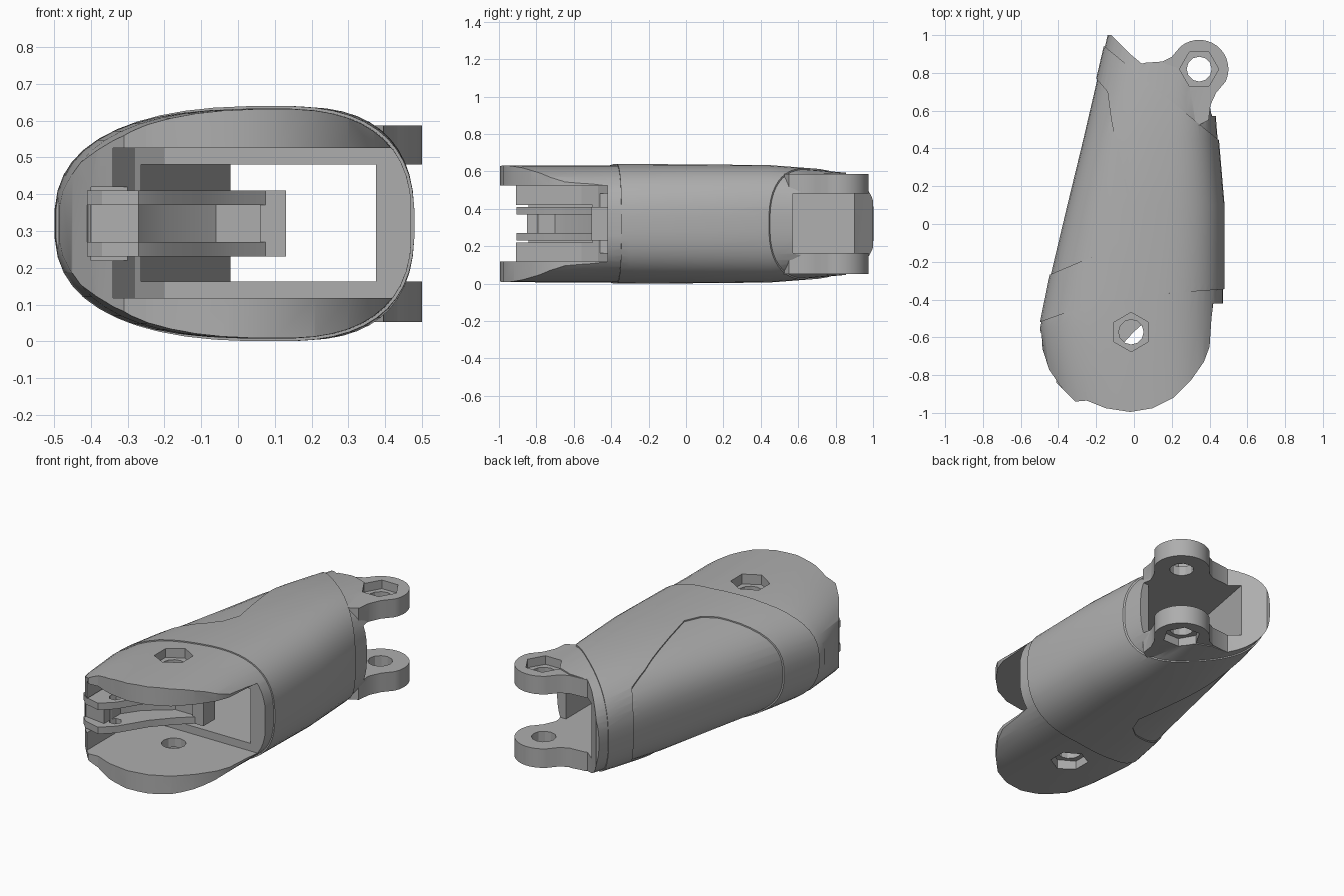
import bpy, bmesh, math

if "Cube" in bpy.data.objects:
    bpy.data.objects.remove(bpy.data.objects["Cube"], do_unlink=True)

grey = bpy.data.materials.new("matte_grey")
grey.use_nodes = True
grey.diffuse_color = (0.42, 0.42, 0.42, 1)
grey.node_tree.nodes["Principled BSDF"].inputs["Base Color"].default_value = (0.42, 0.42, 0.42, 1)


def make_object(name, bm):
    bmesh.ops.recalc_face_normals(bm, faces=bm.faces)
    mesh = bpy.data.meshes.new(name)
    bm.to_mesh(mesh)
    bm.free()
    mesh.materials.append(grey)
    obj = bpy.data.objects.new(name, mesh)
    bpy.context.collection.objects.link(obj)
    return obj


def prism(name, outline, low, high):
    """Extrude a plan outline from low to high."""
    bm = bmesh.new()
    face = bm.faces.new([bm.verts.new((x, y, low)) for x, y in outline])
    top = bmesh.ops.extrude_face_region(bm, geom=[face])["geom"]
    bmesh.ops.translate(bm, vec=(0, 0, high - low),
                        verts=[v for v in top if isinstance(v, bmesh.types.BMVert)])
    return make_object(name, bm)


def arc(cx, cy, radius, start, end, steps):
    angles = [math.radians(start + (end - start) * i / steps) for i in range(steps + 1)]
    return [(cx + radius * math.cos(a), cy + radius * math.sin(a)) for a in angles]


def loft(name, stations, inset, sides=48, power=2.6):
    """Skin rounded sections given as (y, left x, right x, half height)."""
    bm = bmesh.new()
    rings = []
    for y, left, right, half in stations:
        left, right, half = left + inset, right - inset, half - inset
        middle = left + 0.6 * (right - left)
        ring = []
        for i in range(sides):
            a = math.tau * (i + 0.5) / sides
            c, s = math.cos(a), math.sin(a)
            width = right - middle if c > 0 else middle - left
            x = middle + width * math.copysign(abs(c) ** (2 / power), c)
            z = 0.32 + half * math.copysign(abs(s) ** (2 / power), s)
            ring.append(bm.verts.new((x, y, z)))
        rings.append(ring)
    for a, b in zip(rings, rings[1:]):
        for i in range(sides):
            j = (i + 1) % sides
            bm.faces.new((a[i], a[j], b[j], b[i]))
    bm.faces.new(rings[0])
    bm.faces.new(rings[-1])
    return make_object(name, bm)


def combine(obj, other, operation):
    """Boolean other into obj, bake the result and drop the helper."""
    mod = obj.modifiers.new("cut", "BOOLEAN")
    mod.operation, mod.object, mod.solver = operation, other, "EXACT"
    graph = bpy.context.evaluated_depsgraph_get()
    graph.update()
    mesh = bpy.data.meshes.new_from_object(obj.evaluated_get(graph))
    obj.modifiers.clear()
    obj.data = mesh
    bpy.data.objects.remove(other, do_unlink=True)


def smooth(obj, degrees):
    bpy.ops.object.select_all(action="DESELECT")
    obj.select_set(True)
    bpy.context.view_layer.objects.active = obj
    bpy.ops.object.shade_smooth_by_angle(angle=math.radians(degrees))


# Core: rounded loft trimmed to the plan outline
rear = [(-0.3, -0.455, 0.48, 0.32), (0.1, -0.36, 0.48, 0.318), (0.45, -0.275, 0.45, 0.314),
        (0.7, -0.217, 0.43, 0.295), (1.05, -0.135, 0.4, 0.262)]
front = [(-1.05, -0.42, 0.47, 0.318), (-0.8, -0.48, 0.48, 0.32), (-0.55, -0.506, 0.48, 0.32)]
body = loft("segment_body", front + rear, 0.007)
core_plan = [(-0.6, -0.52), (-0.49, -0.58), (-0.485, -0.66), (-0.45, -0.77), (-0.38, -0.87),
             (-0.31, -0.94), (-0.25, -0.935), (-0.15, -0.975), (-0.02, -0.995), (0.1, -0.975),
             (0.21, -0.92), (0.3, -0.83), (0.37, -0.73), (0.4, -0.65), (0.41, -0.5),
             (0.42, -0.42), (0.47, -0.42), (0.47, -0.3), (0.6, -0.3), (0.6, 0.58),
             (0.41, 0.58), (0.4, 0.63), (0.3, 0.8), (0.15, 0.855), (0.04, 0.85),
             (-0.02, 0.9), (-0.12, 1.0), (-0.3, 1.02), (-0.6, 1.0)]
combine(body, prism("core_trim", core_plan, -0.2, 0.9), "INTERSECT")

# Sleeve: slightly larger skin with a curved front, slanted back and open side panel
sleeve = loft("sleeve", [(-0.6, -0.516, 0.48, 0.32)] + rear, 0)
sleeve_plan = [(-0.6, -0.55), (-0.5, -0.52), (-0.36, -0.47), (-0.2, -0.425), (0.1, -0.373),
               (0.48, -0.345), (0.6, -0.34), (0.6, 0.32), (-0.155, 0.94), (-0.3, 1.06),
               (-0.3, 0.77), (-0.2, 0.77), (-0.14, 0.7), (-0.12, 0.55), (-0.01, 0.03),
               (-0.05, -0.07), (-0.12, -0.13), (-0.45, -0.27), (-0.6, -0.3)]
combine(sleeve, prism("sleeve_trim", sleeve_plan, -0.2, 0.9), "INTERSECT")
combine(body, sleeve, "UNION")

# Rear hinge ears, split later by the cavity
ear = arc(0.345, 0.82, 0.155, -25, 130, 14)
ear += [(0.2, 0.885), (0.15, 0.86), (0.05, 0.853), (0.01, 0.6), (0.3, 0.5),
        (0.395, 0.55), (0.405, 0.63), (0.435, 0.695)]
combine(body, prism("rear_ears", ear, 0.052, 0.587), "UNION")

# Hollow interior: front chamber, side groove and through passage
chamber = [(-0.34, -1.1), (0.6, -1.1), (0.6, -0.42), (-0.2, -0.42), (-0.28, -0.47), (-0.34, -0.56)]
groove = [(-0.4, -1.1), (-0.3, -1.1), (-0.3, -0.5), (-0.4, -0.5)]
passage = [(-0.27, -0.46), (0.375, -0.46), (0.375, 0.572), (0.6, 0.572), (0.6, 1.1),
           (-0.02, 1.1), (-0.02, 0.9)]
combine(body, prism("chamber_cut", chamber, 0.118, 0.526), "DIFFERENCE")
combine(body, prism("groove_cut", groove, 0.22, 0.42), "DIFFERENCE")
combine(body, prism("passage_cut", passage, 0.163, 0.481), "DIFFERENCE")

# Hinge pin holes with hexagonal pockets on both outer sides
for x, y, turn, bottom, top in ((-0.015, -0.572, 30, 0.065, 0.575), (0.345, 0.82, 0, 0.1, 0.537)):
    hexagon = arc(x, y, 0.104, turn, turn + 300, 5)
    combine(body, prism("pin_cut", arc(x, y, 0.066, 0, 330, 11), -0.2, 0.9), "DIFFERENCE")
    combine(body, prism("upper_hex_cut", hexagon, top, 0.9), "DIFFERENCE")
    combine(body, prism("lower_hex_cut", hexagon, -0.2, bottom), "DIFFERENCE")
smooth(body, 24)

# Inner lever: two hooked fins, a web between them and an end block
fin = [(-0.41, -0.84), (-0.37, -0.88), (-0.27, -0.905), (-0.2, -0.84), (-0.1, -0.68), (0, -0.57),
       (0.08, -0.5), (0.08, -0.4), (-0.27, -0.4), (-0.41, -0.49)]
web = [(-0.41, -0.83), (-0.27, -0.85), (-0.27, -0.7), (-0.2, -0.6), (-0.06, -0.49),
       (0.07, -0.49), (0.07, -0.41), (-0.41, -0.47)]
block = [(0.06, -0.505), (0.13, -0.505), (0.13, -0.4), (0.06, -0.4)]
lever = prism("inner_lever", block, 0.23, 0.41)
combine(lever, prism("lever_web", web, 0.25, 0.39), "UNION")
for low in (0.23, 0.37):
    combine(lever, prism("lever_fin", fin, low, low + 0.04), "UNION")
combine(lever, prism("lever_pin_cut", arc(-0.24, -0.79, 0.035, 0, 300, 5), 0, 0.7), "DIFFERENCE")
smooth(lever, 24)
